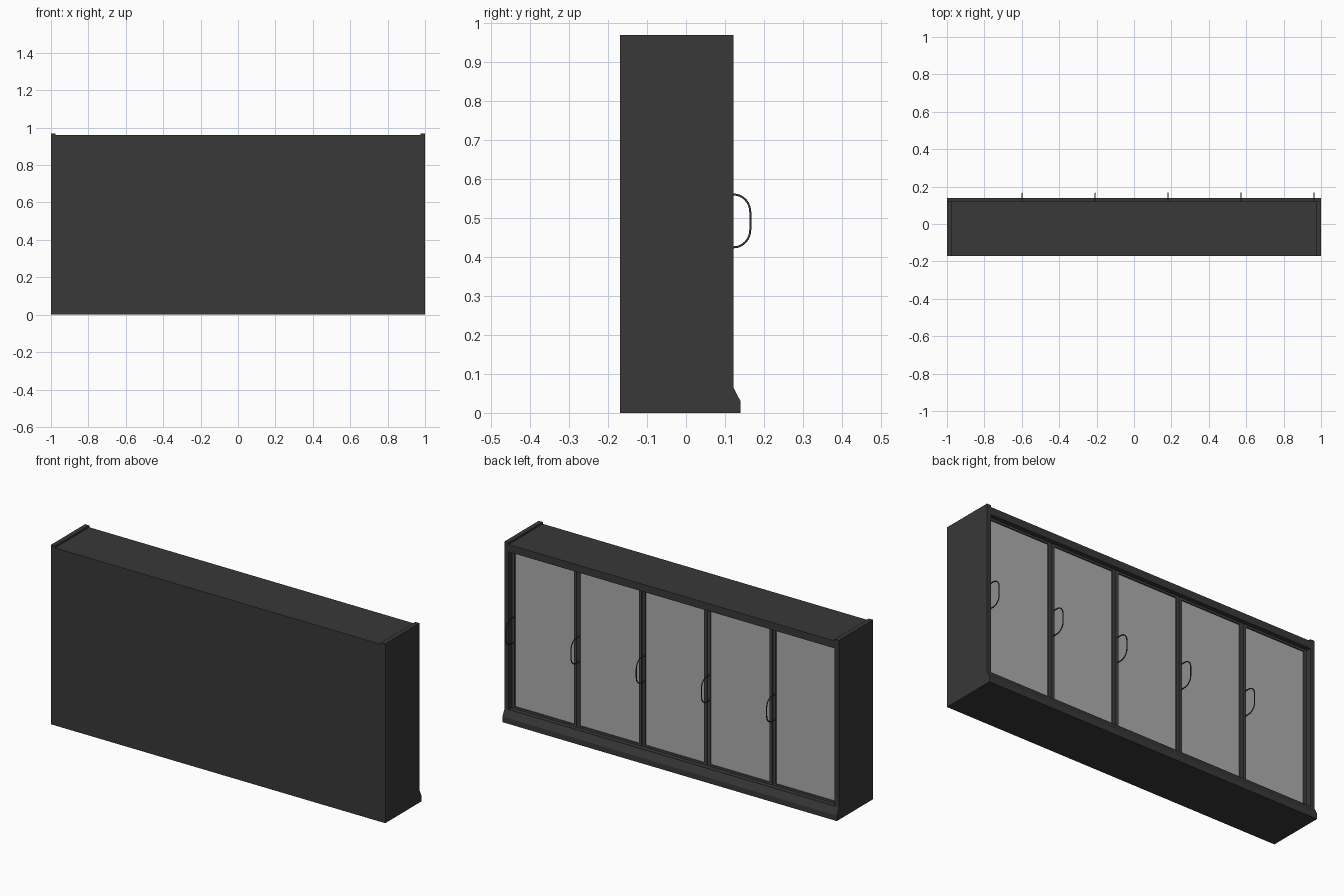
import bpy
import bmesh
import math

cube = bpy.data.objects.get("Cube")
if cube:
    bpy.data.objects.remove(cube, do_unlink=True)


def material(name, value):
    mat = bpy.data.materials.new(name)
    mat.use_nodes = True
    colour = (value, value, value, 1)
    mat.diffuse_color = colour
    mat.node_tree.nodes["Principled BSDF"].inputs["Base Color"].default_value = colour
    return mat


CHARCOAL = material("charcoal", 0.04)
FRAME = material("frame grey", 0.06)
GLASS = material("pale glass", 0.42)


def add(name, mesh, mat):
    if not mesh.materials:
        mesh.materials.append(mat)
    obj = bpy.data.objects.new(name, mesh)
    bpy.context.collection.objects.link(obj)
    return obj


def prism(name, profile, x0, x1, mat):
    """Extrude a (y, z) outline along x."""
    bm = bmesh.new()
    face = bm.faces.new([bm.verts.new((x0, y, z)) for y, z in profile])
    ext = bmesh.ops.extrude_face_region(bm, geom=[face])
    moved = [v for v in ext["geom"] if isinstance(v, bmesh.types.BMVert)]
    bmesh.ops.translate(bm, verts=moved, vec=(x1 - x0, 0, 0))
    bmesh.ops.recalc_face_normals(bm, faces=bm.faces)
    mesh = bpy.data.meshes.new(name)
    bm.to_mesh(mesh)
    bm.free()
    return add(name, mesh, mat)


def box(name, x0, x1, y0, y1, z0, z1, mat):
    return prism(name, [(y0, z0), (y1, z0), (y1, z1), (y0, z1)], x0, x1, mat)


BACK, INNER, FACE = -0.17, 0.085, 0.122   # depth planes
HALF, END = 0.975, 1.0                    # inner and outer half widths
SILL, HEAD = 0.068, 0.92                  # door opening heights

# Cabinet shell
box("cabinet_body", -HALF, HALF, BACK, INNER, 0, 0.96, CHARCOAL)
box("header", -HALF, HALF, INNER, FACE, HEAD, 0.96, CHARCOAL)
box("sill", -HALF, HALF, INNER, FACE, 0, SILL, CHARCOAL)
box("left_end_panel", HALF, END, BACK, FACE, 0, 0.97, CHARCOAL)
box("right_end_panel", -END, -HALF, BACK, FACE, 0, 0.97, CHARCOAL)
prism("kick_plate", [(FACE, 0), (0.14, 0), (0.14, 0.03), (FACE, 0.065)], -END, END, CHARCOAL)

# Handle: a thin rod bent into a rounded loop
path = [(0.094, 0.561)]
for sign, start in ((1, 90), (-1, 0)):
    for i in range(7):
        a = math.radians(start - 15 * i)
        path.append((0.122 + 0.043 * math.cos(a), 0.493 + sign * 0.023 + 0.045 * math.sin(a)))
path.append((0.094, 0.425))
curve = bpy.data.curves.new("handle_path", "CURVE")
curve.dimensions = "3D"
curve.bevel_depth = 0.003
curve.bevel_resolution = 1
curve.use_fill_caps = True
spline = curve.splines.new("POLY")
spline.points.add(len(path) - 1)
for point, (y, z) in zip(spline.points, path):
    point.co = (0, y, z, 1)
helper = bpy.data.objects.new("handle_helper", curve)
bpy.context.collection.objects.link(helper)
bpy.context.view_layer.update()
handle_mesh = bpy.data.meshes.new_from_object(helper.evaluated_get(bpy.context.evaluated_depsgraph_get()))
bpy.data.objects.remove(helper, do_unlink=True)
handle_mesh.materials.clear()
for poly in handle_mesh.polygons:
    poly.use_smooth = True

# Five framed glass doors with a handle on the left stile
DOORS, STILE, GAP = 5, 0.016, 0.002
pitch = 2 * HALF / DOORS
for n in range(DOORS):
    left = HALF - n * pitch - GAP
    right = HALF - (n + 1) * pitch + GAP
    tag = f"door_{n + 1}"
    box(tag + "_glass", right + STILE, left - STILE, INNER, 0.09, SILL + 0.01, HEAD - 0.01, GLASS)
    box(tag + "_left_stile", left - STILE, left, INNER, 0.097, SILL, HEAD, FRAME)
    box(tag + "_right_stile", right, right + STILE, INNER, 0.097, SILL, HEAD, FRAME)
    for name, z in (("_bottom_rail", SILL), ("_top_rail", HEAD - 0.01)):
        box(tag + name, right + STILE, left - STILE, INNER, 0.097, z, z + 0.01, FRAME)
    add(tag + "_handle", handle_mesh, CHARCOAL).location.x = left - 0.011
